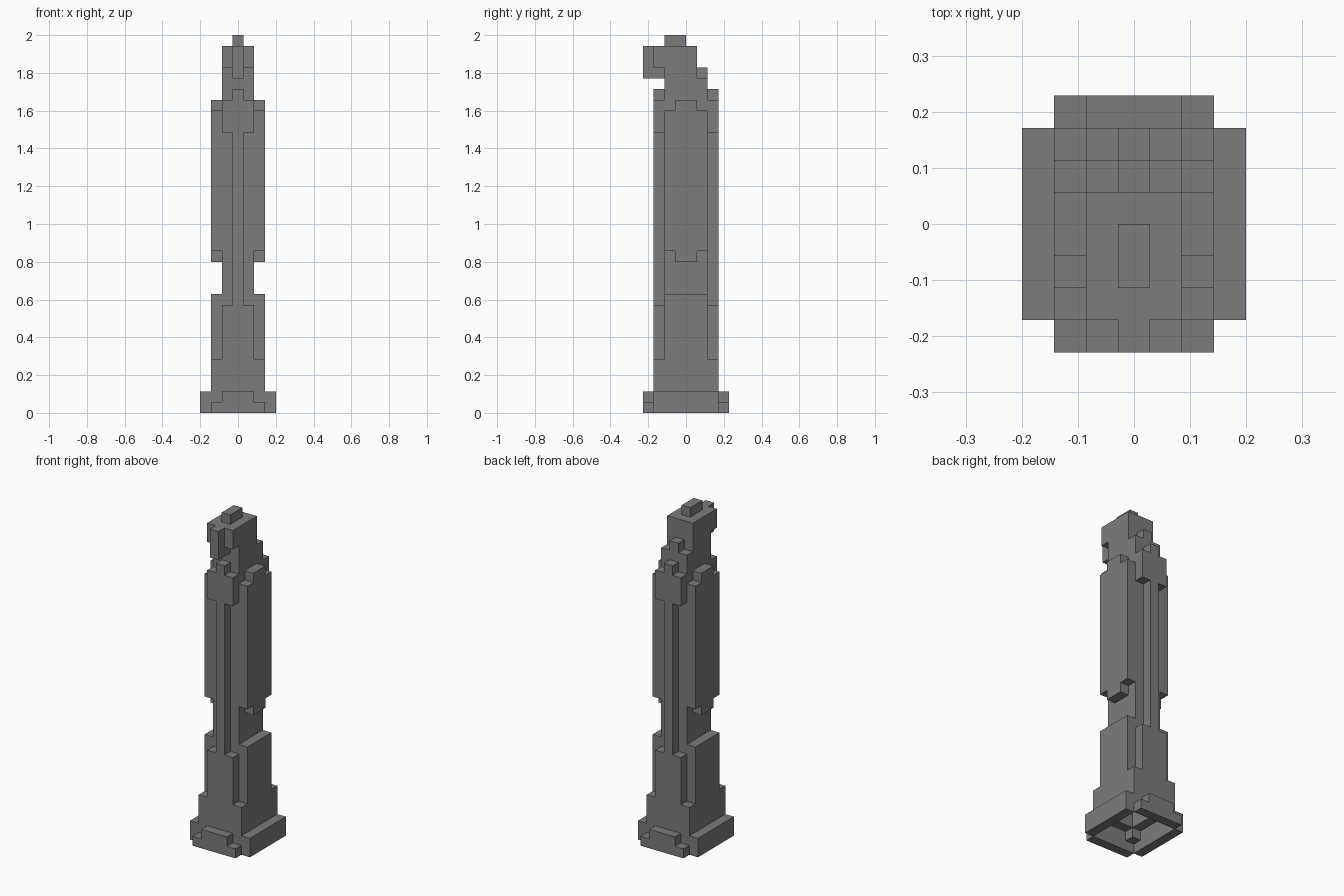
import bpy, bmesh, math

if "Cube" in bpy.data.objects:
    bpy.data.objects.remove(bpy.data.objects["Cube"], do_unlink=True)

U = 2 / 35  # edge of one block

stone = bpy.data.materials.new("dark_grey_stone")
stone.use_nodes = True
GREY = (0.2, 0.2, 0.2, 1)
stone.diffuse_color = GREY
stone.node_tree.nodes["Principled BSDF"].inputs["Base Color"].default_value = GREY


def blocks(a0, a1, y0, y1, z0, z1, both=False):
    """Cells mirrored left to right; both=True repeats them on the back."""
    cells = set()
    for a in range(a0, a1 + 1):
        for y in range(y0, y1):
            for z in range(z0, z1):
                for x in (a, -a):
                    cells.add((x, y, z))
                    if both:
                        cells.add((x, -1 - y, z))
    return cells


# Hollow underside
cavity = (blocks(0, 2, -3, 3, 0, 1) | blocks(0, 2, -2, 2, 1, 2)
          | blocks(0, 1, -3, 3, 1, 2) | blocks(0, 1, -2, 2, 2, 10))

parts = {
    "plinth": blocks(0, 3, -3, 3, 0, 2),
    "plinth_steps": blocks(0, 2, -4, -3, 0, 1, True) | blocks(0, 1, -4, -3, 1, 2, True),
    "lower_shaft": blocks(0, 2, -2, 2, 2, 11),
    "lower_buttresses": blocks(0, 2, -3, -2, 2, 5, True) | blocks(0, 1, -3, -2, 5, 10, True),
    "core_shaft": blocks(0, 1, -2, 2, 11, 31),
    "side_panels": blocks(2, 2, -2, 2, 15, 28) | blocks(2, 2, -1, 1, 14, 29),
    "ribs": blocks(0, 0, -3, -2, 10, 26, True),
    "rib_caps": blocks(0, 1, -3, -2, 26, 29, True) | blocks(0, 0, -3, -2, 29, 30, True),
    "head": blocks(0, 1, -2, 1, 31, 34) | blocks(0, 1, -3, -2, 32, 34),
    "front_spout": blocks(0, 0, -4, -3, 31, 34) | blocks(0, 0, -3, -2, 31, 32),
    "back_knob": blocks(0, 0, 1, 2, 31, 32),
    "crest": blocks(0, 0, -2, 0, 34, 35),
}
solid = set().union(*parts.values()) - cavity


def build(name, cells):
    """Skin the exposed sides of the cells and merge the flat faces."""
    bm = bmesh.new()
    for cell in sorted(cells - cavity):
        for axis in range(3):
            for side in (0, 1):
                near = list(cell)
                near[axis] += 2 * side - 1
                if tuple(near) in solid:
                    continue
                ring = []
                for p, q in ((0, 0), (1, 0), (1, 1), (0, 1)):
                    c = list(cell)
                    c[axis] += side
                    c[(axis + 1) % 3] += p
                    c[(axis + 2) % 3] += q
                    ring.append(bm.verts.new(((c[0] - 0.5) * U, c[1] * U, c[2] * U)))
                bm.faces.new(ring if side else ring[::-1])
    bmesh.ops.remove_doubles(bm, verts=bm.verts, dist=U / 100)
    bmesh.ops.dissolve_limit(bm, angle_limit=math.radians(1), verts=bm.verts, edges=bm.edges)
    mesh = bpy.data.meshes.new(name)
    bm.to_mesh(mesh)
    bm.free()
    mesh.materials.append(stone)
    obj = bpy.data.objects.new(name, mesh)
    bpy.context.scene.collection.objects.link(obj)


for part_name, part_cells in parts.items():
    build(part_name, part_cells)
